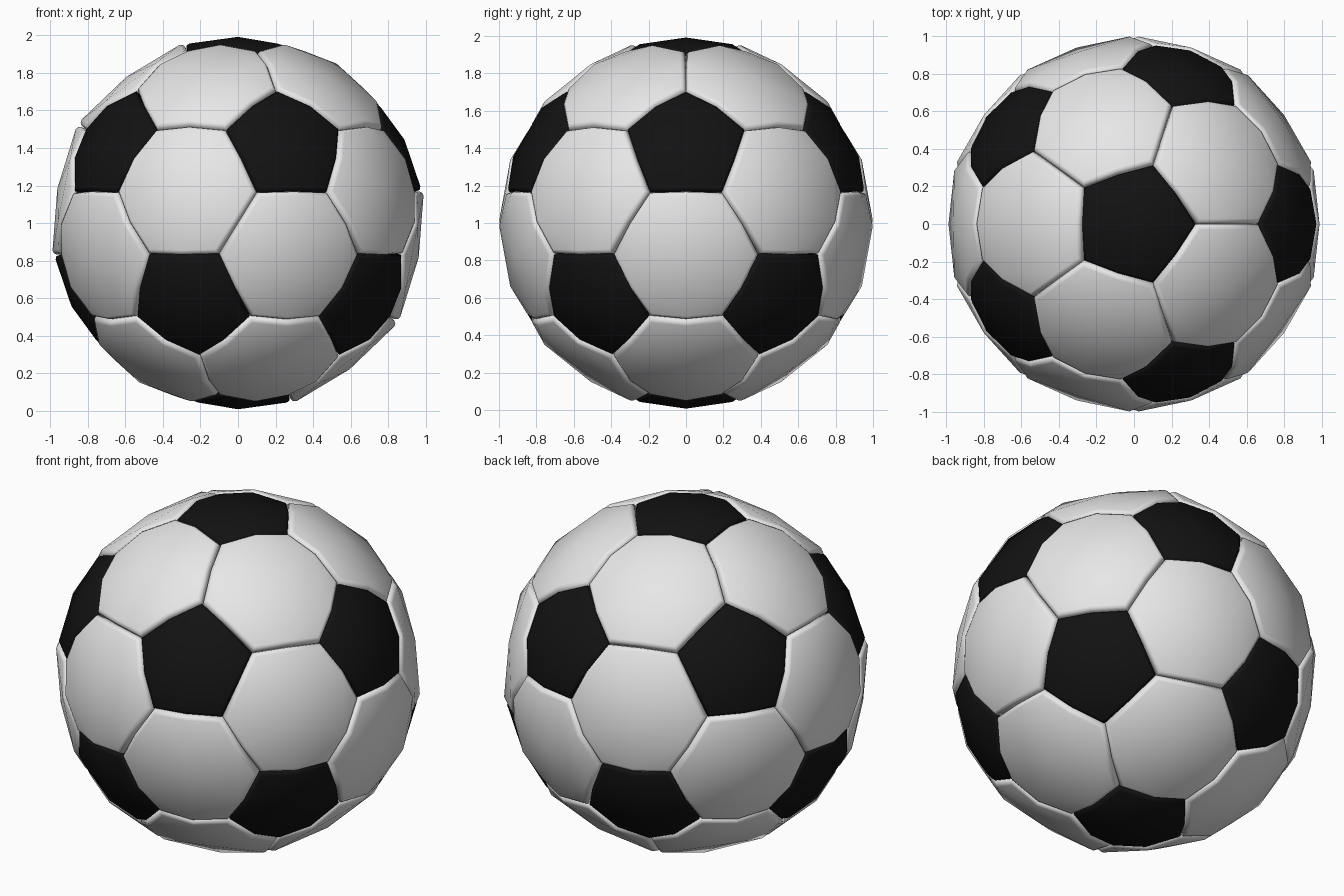
import bpy, bmesh, math
from itertools import combinations
from mathutils import Vector

if "Cube" in bpy.data.objects:
    bpy.data.objects.remove(bpy.data.objects["Cube"])

CENTRE = Vector((0, 0, 1.0))


def material(name, value):
    m = bpy.data.materials.new(name)
    m.diffuse_color = (value, value, value, 1)
    m.use_nodes = True
    m.node_tree.nodes["Principled BSDF"].inputs["Base Color"].default_value = m.diffuse_color
    return m


def ring_point(deg, r, z):
    a = math.radians(deg)
    return Vector((r * math.cos(a), r * math.sin(a), z))


def sort_around(points, n):
    """Order points counter-clockwise as seen from outside."""
    u = n.orthogonal().normalized()
    v = n.cross(u)
    return sorted(points, key=lambda p: math.atan2(p.dot(v), p.dot(u)))


def add_panel(bm, corners, rings, centre_r):
    """One bulging panel: rounded rim rings, then a coarse domed middle."""
    mid = sum(corners, Vector()).normalized()
    corners = sort_around([c.normalized() for c in corners], mid)
    n = len(corners)
    outline = []
    for i, c in enumerate(corners):
        outline += [c, (c + corners[(i + 1) % n]).normalized()]
    apothem = (outline[1] - mid).length
    loops = []
    for inset, r_corner, r_mid in rings:
        k = inset / apothem
        loops.append([bm.verts.new(CENTRE + d.lerp(mid, k).normalized() * (r_mid if j % 2 else r_corner))
                      for j, d in enumerate(outline)])
    for a, b in zip(loops, loops[1:]):
        for j in range(2 * n):
            k = (j + 1) % (2 * n)
            bm.faces.new((a[j], a[k], b[k], b[j]))
    top = bm.verts.new(CENTRE + mid * centre_r)
    inner = loops[-1]
    for j in range(0, 2 * n, 2):
        bm.faces.new((inner[j - 1], inner[j], inner[j + 1], top))


def make_object(name, panels, rings, centre_r, mat):
    bm = bmesh.new()
    for corners in panels:
        add_panel(bm, corners, rings, centre_r)
    for f in bm.faces:
        f.smooth = True
    me = bpy.data.meshes.new(name)
    bm.to_mesh(me)
    bm.free()
    me.materials.append(mat)
    bpy.context.collection.objects.link(bpy.data.objects.new(name, me))


# Icosahedron directions: one per black panel
h = 1 / math.sqrt(5)
dirs = [Vector((0, 0, 1)), Vector((0, 0, -1))]
for i in range(5):
    dirs.append(ring_point(72 * i, 2 * h, h))
    dirs.append(ring_point(72 * i + 36, 2 * h, -h))


def near(a, b):
    return a is not b and abs(a.dot(b) - h) < 0.01


pentagons = [[(2 * p + q) / 3 for q in dirs if near(p, q)] for p in dirs]
hexagons = [[(2 * p + q) / 3 for p in t for q in t if p is not q]
            for t in combinations(dirs, 3)
            if all(near(a, b) for a, b in combinations(t, 2))]

# Rim rings: (inset, radius at corners, radius at edge middles)
black_rings = [(0.0, 0.945, 0.96), (0.004, 0.968, 0.984), (0.022, 0.976, 0.991)]
white_rings = [(0.0, 0.945, 0.96), (0.005, 0.966, 0.982), (0.014, 0.977, 0.994),
               (0.03, 0.982, 0.999)]

make_object("black_pentagon_panels", pentagons, black_rings, 0.992, material("black", 0.006))
make_object("white_hexagon_panels", hexagons, white_rings, 0.98, material("white", 0.8))
